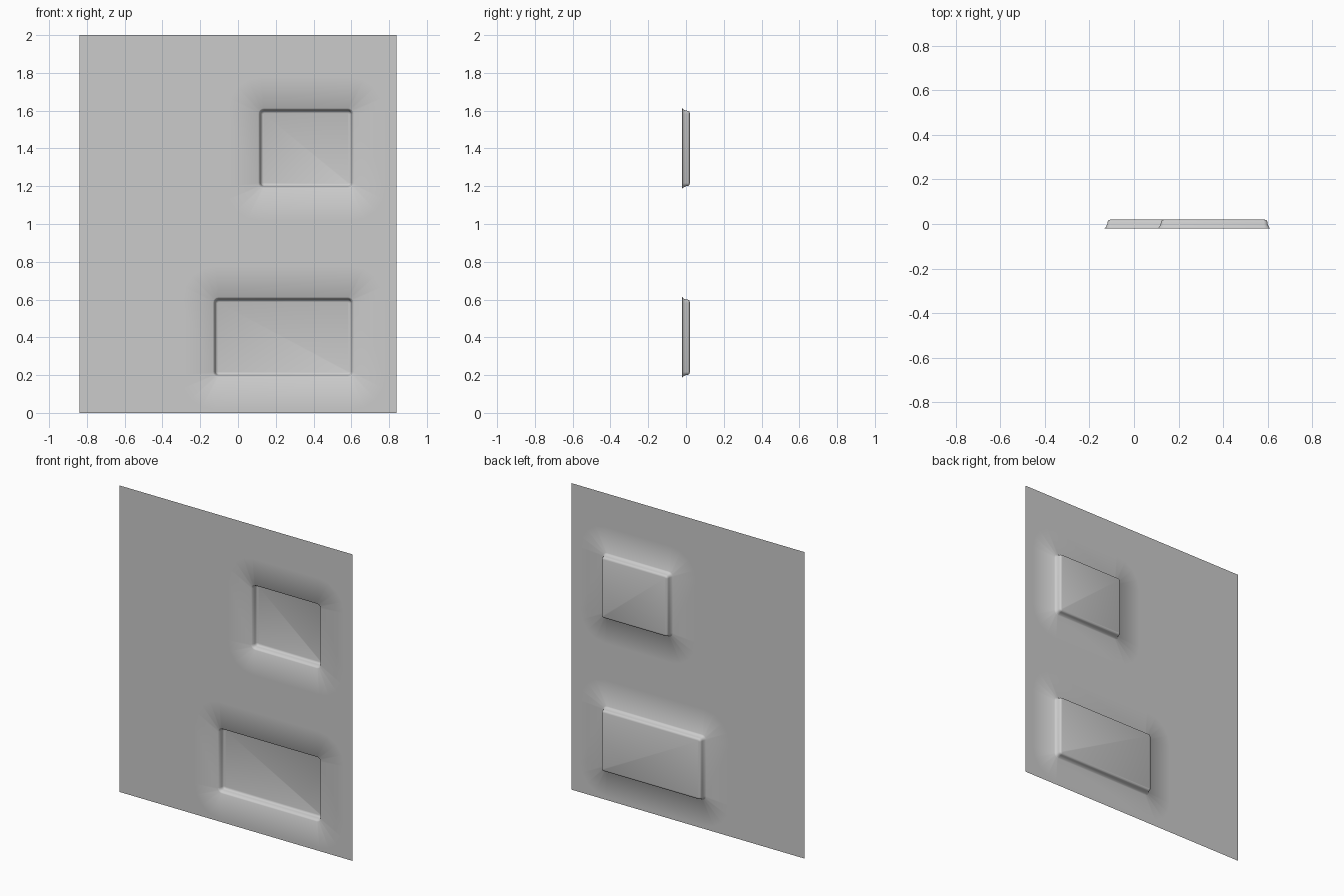
import bpy, bmesh, math

if "Cube" in bpy.data.objects:
    bpy.data.objects.remove(bpy.data.objects["Cube"])

HALF_W, HEIGHT, Y_FRONT = 0.84, 2.0, -0.02

# Pressed panels: x0, x1, z0, z1
PANELS = [(0.12, 0.6, 1.2, 1.6), (-0.12, 0.6, 0.2, 0.6)]

# Recess wall profile: outward offset, depth y
PROFILE = [(0.18, -0.02), (0.013, -0.02), (0.007, -0.015), (0.003, -0.007),
           (0.0, 0.0), (-0.001, 0.010), (-0.005, 0.017), (-0.014, 0.02)]
RADIUS, SEGS = 0.018, 4


def ring(bm, panel, off, y):
    """Rounded rectangle loop grown by off from the panel outline."""
    x0, x1, z0, z1 = panel
    r = max(RADIUS + off * 0.9, 0.004)
    x0, x1, z0, z1 = x0 - off, x1 + off, z0 - off, z1 + off
    centres = [(x1 - r, z1 - r), (x0 + r, z1 - r), (x0 + r, z0 + r), (x1 - r, z0 + r)]
    verts = []
    for i, (cx, cz) in enumerate(centres):
        for s in range(SEGS + 1):
            a = math.pi / 2 * (i + s / SEGS)
            verts.append(bm.verts.new((cx + r * math.cos(a), y, cz + r * math.sin(a))))
    return verts


def loop_edges(bm, verts):
    return [bm.edges.get(p) or bm.edges.new(p) for p in zip(verts, verts[1:] + verts[:1])]


bm = bmesh.new()

# Recessed panels with rounded walls
borders = []
for panel in PANELS:
    rings = [ring(bm, panel, o, y) for o, y in PROFILE]
    n = len(rings[0])
    for a, b in zip(rings, rings[1:]):
        for i in range(n):
            j = (i + 1) % n
            bm.faces.new((a[i], b[i], b[j], a[j]))
    bm.faces.new(rings[-1])
    borders += loop_edges(bm, rings[0])

# Flat sheet around the recesses
corners = [bm.verts.new((x, Y_FRONT, z)) for x, z in
           ((-HALF_W, 0), (HALF_W, 0), (HALF_W, HEIGHT), (-HALF_W, HEIGHT))]
bmesh.ops.triangle_fill(bm, edges=borders + loop_edges(bm, corners),
                        use_beauty=True, normal=(0, -1, 0))

# Front faces -y everywhere, smooth shading
bm.normal_update()
for f in bm.faces:
    f.smooth = True
bmesh.ops.recalc_face_normals(bm, faces=bm.faces)
if sum(f.normal.y * f.calc_area() for f in bm.faces) > 0:
    bmesh.ops.reverse_faces(bm, faces=bm.faces)

mesh = bpy.data.meshes.new("pressed_sheet")
bm.to_mesh(mesh)
bm.free()
bpy.context.collection.objects.link(bpy.data.objects.new("pressed_sheet", mesh))
